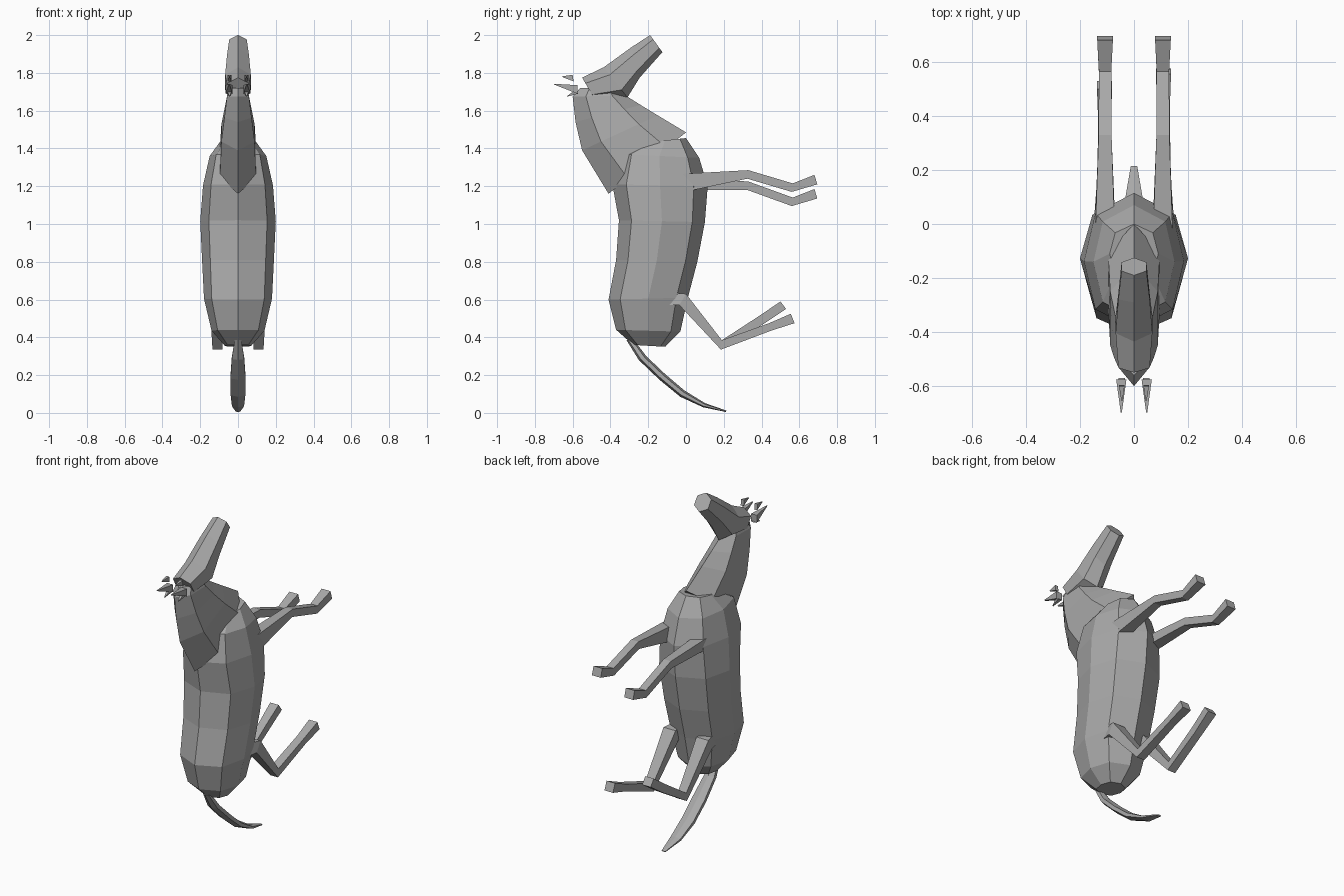
import bpy, bmesh, math

grey = bpy.data.materials.new("warm_grey")
grey.diffuse_color = (0.4, 0.4, 0.4, 1)


def loft(name, rings, sides, cx=0.0, power=1.0):
    """Skin flat-faced rings; each ring is (y0, z0, y1, z1, half width)."""
    bm = bmesh.new()
    off = math.pi / 4 if sides == 4 else 0.0
    angles = [off + 2 * math.pi * i / sides for i in range(sides)]
    cmax = max(math.cos(a) for a in angles)
    smax = max(math.sin(a) for a in angles)
    loops = []
    for y0, z0, y1, z1, w in rings:
        loop = []
        for a in angles:
            t = (1 - math.cos(a) / cmax) / 2
            s = math.sin(a) / smax
            s = math.copysign(abs(s) ** power, s)
            loop.append(bm.verts.new((cx + w * s, y0 + (y1 - y0) * t, z0 + (z1 - z0) * t)))
        loops.append(loop)
    for a, b in zip(loops, loops[1:]):
        for i in range(sides):
            j = (i + 1) % sides
            bm.faces.new((a[i], a[j], b[j], b[i]))
    bm.faces.new(loops[0])
    bm.faces.new(loops[-1])
    bmesh.ops.recalc_face_normals(bm, faces=bm.faces)
    mesh = bpy.data.meshes.new(name)
    bm.to_mesh(mesh)
    bm.free()
    mesh.materials.append(grey)
    obj = bpy.data.objects.new(name, mesh)
    bpy.context.collection.objects.link(obj)
    return obj


# Barrel-shaped body, eight sides
loft("body", [
    (-0.28, 0.36, -0.11, 0.35, 0.07),
    (-0.37, 0.44, -0.03, 0.43, 0.14),
    (-0.41, 0.60, 0.01, 0.61, 0.18),
    (-0.37, 0.81, 0.06, 0.80, 0.19),
    (-0.355, 1.02, 0.10, 1.01, 0.20),
    (-0.39, 1.21, 0.115, 1.20, 0.185),
    (-0.35, 1.37, 0.07, 1.35, 0.15),
    (-0.22, 1.43, 0.00, 1.455, 0.09)], 8, power=0.75)

# Neck, leaning back from the chest
loft("neck", [
    (-0.41, 1.16, 0.00, 1.485, 0.096),
    (-0.55, 1.39, -0.15, 1.575, 0.088),
    (-0.585, 1.54, -0.24, 1.63, 0.072),
    (-0.60, 1.675, -0.32, 1.68, 0.058),
    (-0.56, 1.72, -0.36, 1.72, 0.045)], 6)

# Head, from poll to muzzle
loft("head", [
    (-0.55, 1.775, -0.48, 1.655, 0.058),
    (-0.435, 1.83, -0.31, 1.67, 0.068),
    (-0.29, 1.935, -0.245, 1.775, 0.058),
    (-0.19, 2.00, -0.125, 1.91, 0.046)], 6)

# Tail, a flattened curved tuft
loft("tail", [
    (-0.315, 0.385, -0.275, 0.385, 0.018),
    (-0.25, 0.28, -0.21, 0.30, 0.033),
    (-0.14, 0.175, -0.11, 0.205, 0.040),
    (-0.03, 0.085, -0.01, 0.12, 0.039),
    (0.09, 0.03, 0.10, 0.052, 0.032),
    (0.21, 0.005, 0.215, 0.012, 0.012)], 6)

for side, sx in (("left", -1), ("right", 1)):
    # Ears: a long point with two small flared slivers
    loft("ear_" + side, [
        (-0.575, 1.735, -0.575, 1.69, 0.019),
        (-0.698, 1.742, -0.698, 1.738, 0.002)], 4, sx * 0.047)
    loft("ear_upper_" + side, [
        (-0.60, 1.79, -0.595, 1.755, 0.010),
        (-0.655, 1.782, -0.655, 1.778, 0.002)], 4, sx * 0.045)
    loft("ear_lower_" + side, [
        (-0.59, 1.705, -0.57, 1.69, 0.012),
        (-0.63, 1.678, -0.63, 1.674, 0.002)], 4, sx * 0.045)

    # Front legs: one is held a little lower than the other
    d = 0.0 if sx > 0 else 1.0
    loft("front_leg_" + side, [
        (-0.03, 1.265 - 0.02 * d, 0.04, 1.18, 0.036),
        (0.33, 1.285 - 0.06 * d, 0.325, 1.24 - 0.06 * d, 0.024),
        (0.565, 1.215 - 0.075 * d, 0.56, 1.17 - 0.075 * d, 0.023),
        (0.68, 1.26 - 0.075 * d, 0.695, 1.21 - 0.075 * d, 0.029)], 4, sx * 0.107)

    # Hind legs: thigh, hock and shank; the shank angle differs
    shank = (0.555, 0.525, 0.575, 0.475) if sx > 0 else (0.50, 0.59, 0.53, 0.55)
    mid = (0.44, 0.475, 0.45, 0.435) if sx > 0 else (0.39, 0.515, 0.41, 0.47)
    loft("hind_leg_" + side, [
        (-0.06, 0.635, -0.12, 0.57, 0.026),
        (0.00, 0.63, -0.035, 0.57, 0.040),
        (0.19, 0.385, 0.185, 0.335, 0.026),
        mid + (0.024,),
        shank + (0.028,)], 4, sx * 0.109)
